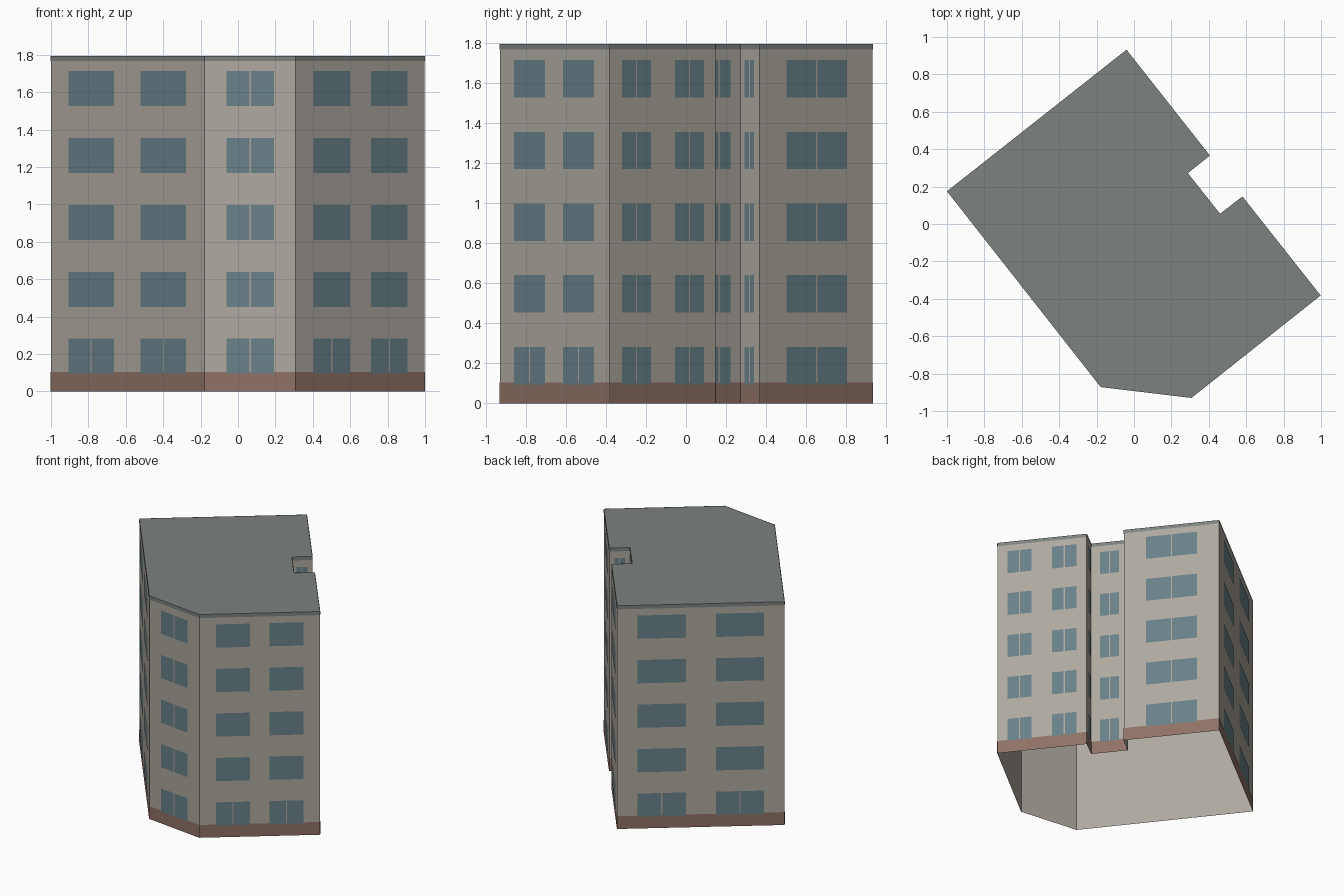
import bpy
from mathutils import Vector

if "Cube" in bpy.data.objects:
    bpy.data.objects.remove(bpy.data.objects["Cube"])

# Footprint corners, counter-clockwise seen from above
PLAN = [Vector(p) for p in [(-1.0, .175), (-.178, -.872), (.307, -.93), (.998, -.382),
        (.58, .147), (.46, .055), (.288, .272), (.406, .366), (-.04, .932)]]
HEIGHT, FLOORS = 1.795, 5
STOREY = 0.358

# Per wall: window spans along the wall (fractions), split panes on every storey?
TWO = lambda margin, width: [(margin, margin + width), (1 - margin - width, 1 - margin)]
WINDOWS = [(TWO(.117, .297), False), ([(.24, .766)], True), (TWO(.136, .283), False),
           (TWO(.115, .27), True), ([(.24, .76)], True), ([(.24, .76)], True),
           ([(.24, .76)], True), ([(.235, .77)], True), (TWO(.122, .288), False)]


def material(name, rgb):
    m = bpy.data.materials.new(name)
    m.diffuse_color = (*rgb, 1)
    m.use_nodes = True
    m.node_tree.nodes["Principled BSDF"].inputs["Base Color"].default_value = m.diffuse_color
    return m


def mesh_object(name, verts, faces, mat):
    me = bpy.data.meshes.new(name)
    me.from_pydata(verts, [], faces)
    me.materials.append(mat)
    ob = bpy.data.objects.new(name, me)
    bpy.context.collection.objects.link(ob)
    return ob


def wall_quad(i, t0, t1, z0, z1, out):
    """Corners of an upright panel on wall i, pushed outward by out."""
    a, b = PLAN[i], PLAN[(i + 1) % len(PLAN)]
    d = b - a
    n = Vector((d.y, -d.x)).normalized() * out
    p, q = a + d * t0 + n, a + d * t1 + n
    return [(p.x, p.y, z0), (q.x, q.y, z0), (q.x, q.y, z1), (p.x, p.y, z1)]


def panels(name, quads, mat):
    verts = [v for q in quads for v in q]
    faces = [tuple(range(4 * k, 4 * k + 4)) for k in range(len(quads))]
    return mesh_object(name, verts, faces, mat)


wall_mat = material("wall", (.42, .39, .345))
glass_mat = material("glass", (.14, .22, .245))
brick_mat = material("plinth", (.27, .165, .13))
roof_mat = material("roof", (.2, .225, .215))
N = len(PLAN)

# Outer walls: an open-bottomed shell
ring = [(p.x, p.y, z) for z in (0, HEIGHT) for p in PLAN]
mesh_object("walls", ring,
            [(i, (i + 1) % N, N + (i + 1) % N, N + i) for i in range(N)], wall_mat)

# Flat roof
mesh_object("roof", [(p.x, p.y, HEIGHT) for p in PLAN], [tuple(range(N))], roof_mat)

# Plinth and roof edge bands
panels("plinth", [wall_quad(i, 0, 1, 0, .103, .002) for i in range(N)], brick_mat)
panels("roof_edge", [wall_quad(i, 0, 1, 1.767, HEIGHT, .002) for i in range(N)], roof_mat)

# Windows: paired panes with a thin gap, or a single wide pane
quads = []
for i, (spans, split_all) in enumerate(WINDOWS):
    length = (PLAN[(i + 1) % N] - PLAN[i]).length
    for t0, t1 in spans:
        for f in range(FLOORS):
            z0 = .095 + f * STOREY
            mid, gap = (t0 + t1) / 2, .004 / length
            if split_all or f == 0:
                parts = [(t0, mid - gap), (mid + gap, t1)]
            else:
                parts = [(t0, t1)]
            quads += [wall_quad(i, a, b, z0, z0 + .187, .004) for a, b in parts]
panels("windows", quads, glass_mat)
